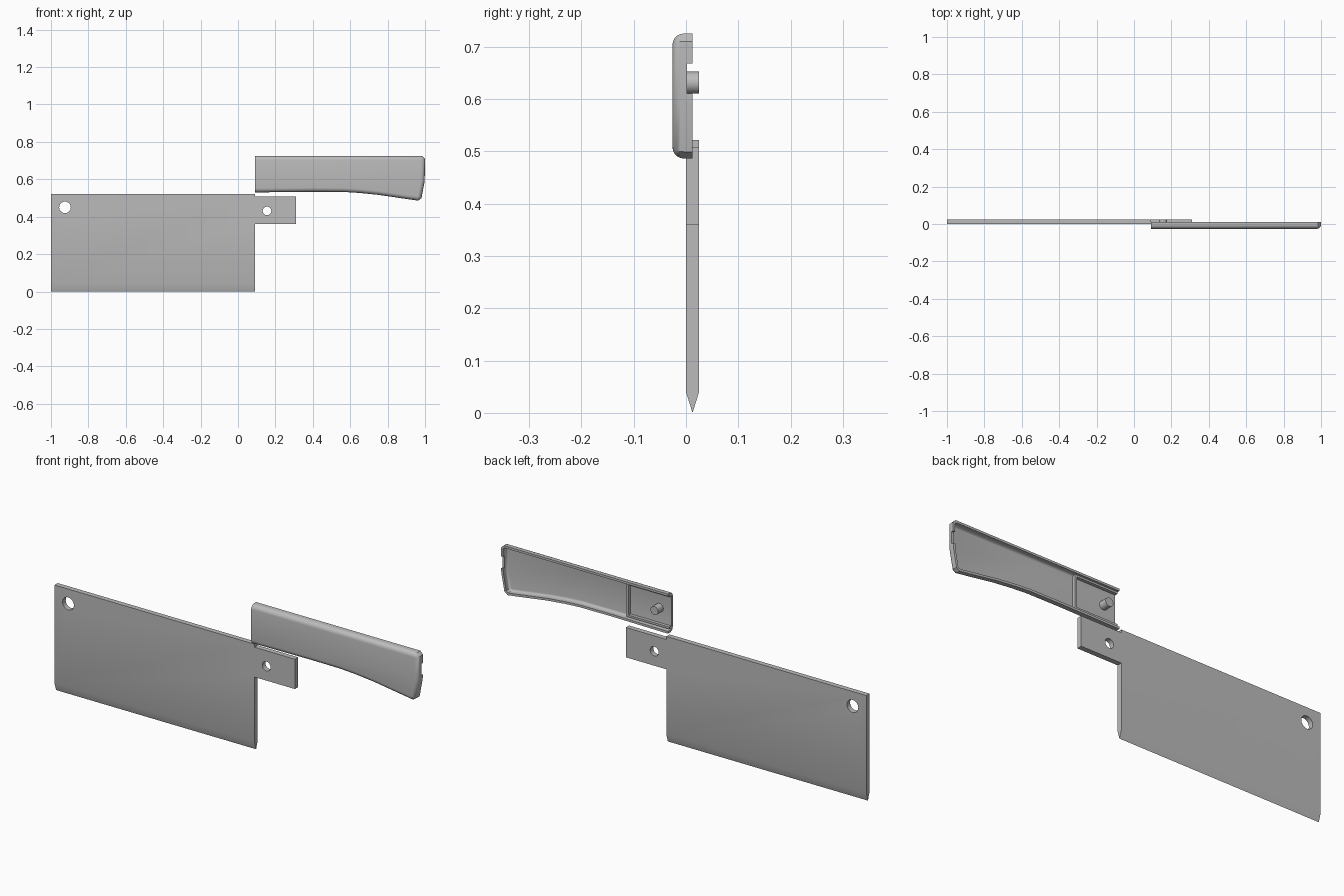
import bpy, bmesh, math
from mathutils import Vector, Matrix

if "Cube" in bpy.data.objects:
    bpy.data.objects.remove(bpy.data.objects["Cube"])

grey = bpy.data.materials.new("plain grey")
grey.diffuse_color = (0.5, 0.5, 0.5, 1)
grey.use_nodes = True
grey.node_tree.nodes["Principled BSDF"].inputs["Base Color"].default_value = grey.diffuse_color


def finish(name, bm):
    bmesh.ops.recalc_face_normals(bm, faces=bm.faces)
    me = bpy.data.meshes.new(name)
    bm.to_mesh(me)
    bm.free()
    ob = bpy.data.objects.new(name, me)
    bpy.context.collection.objects.link(ob)
    me.materials.append(grey)
    return ob


def box(name, x, y, z):
    bm = bmesh.new()
    bmesh.ops.create_cube(bm, size=1)
    for v in bm.verts:
        v.co = [r[0] if c < 0 else r[1] for c, r in zip(v.co, (x, y, z))]
    return finish(name, bm)


def rod(name, x, z, r, y0, y1):
    bm = bmesh.new()
    m = Matrix.Translation((x, (y0 + y1) / 2, z)) @ Matrix.Rotation(math.pi / 2, 4, 'X')
    bmesh.ops.create_cone(bm, cap_ends=True, segments=32, radius1=r, radius2=r,
                          depth=y1 - y0, matrix=m)
    return finish(name, bm)


def combine(ob, other, op):
    mod = ob.modifiers.new(op, 'BOOLEAN')
    mod.operation, mod.solver, mod.object = op, 'EXACT', other
    bpy.context.view_layer.objects.active = ob
    bpy.ops.object.modifier_apply(modifier=mod.name)
    bpy.data.objects.remove(other, do_unlink=True)


def smooth(ob, angle=35):
    bpy.ops.object.select_all(action='DESELECT')
    ob.select_set(True)
    bpy.context.view_layer.objects.active = ob
    bpy.ops.object.shade_smooth_by_angle(angle=math.radians(angle))


# Blade: pointed section drawn along x, with tang and two holes
section = [(0, 0.522), (0, 0.04), (0.0125, 0), (0.025, 0.04), (0.025, 0.522)]
bm = bmesh.new()
face = bm.faces.new([bm.verts.new((-1, y, z)) for y, z in section])
ext = bmesh.ops.extrude_face_region(bm, geom=[face])["geom"]
bmesh.ops.translate(bm, verts=[v for v in ext if isinstance(v, bmesh.types.BMVert)],
                    vec=(1.09, 0, 0))
blade = finish("blade", bm)
combine(blade, box("tang", (0.05, 0.31), (0, 0.025), (0.36, 0.507)), 'UNION')
combine(blade, rod("hanging_hole", -0.925, 0.45, 0.031, -0.1, 0.1), 'DIFFERENCE')
combine(blade, rod("rivet_hole", 0.155, 0.431, 0.023, -0.1, 0.1), 'DIFFERENCE')
smooth(blade, 20)

# Handle half: hollow shell, open at the back and at the blade end
path = [Vector(p) for p in (
    (0.09, 0.725), (0.5, 0.725), (0.985, 0.725), (1.0, 0.71), (0.998, 0.59),
    (0.981, 0.499), (0.963, 0.486), (0.9, 0.495), (0.75, 0.517), (0.65, 0.527),
    (0.57, 0.532), (0.4, 0.533), (0.09, 0.53))]
dirs = [(b - a).normalized() for a, b in zip(path, path[1:])]
norms = [Vector((d.y, -d.x)) for d in dirs]
miters = [Vector((0, -1))]
miters += [(a + b) / (1 + a.dot(b)) for a, b in zip(norms, norms[1:])]
miters += [Vector((0, 1))]

R, T, FRONT, RIM = 0.022, 0.011, -0.026, 0.012
arc = [math.radians(a) for a in (0, 18, 36, 54, 72, 90)]
outer = [(0, RIM)] + [(R - R * math.cos(a), FRONT + R - R * math.sin(a)) for a in arc]
inner = [(R - (R - T) * math.cos(a), FRONT + R - (R - T) * math.sin(a))
         for a in reversed(arc)] + [(T, RIM)]

bm = bmesh.new()
rings = []
for inset, y in outer + inner:
    pts = [p + m * inset for p, m in zip(path, miters)]
    rings.append([bm.verts.new((p.x, y, p.y)) for p in pts])
n = len(outer)
for i in range(len(rings)):
    if i == n - 1:
        continue
    a, b = rings[i], rings[(i + 1) % len(rings)]
    for k in range(len(path) - 1):
        bm.faces.new((a[k], a[k + 1], b[k + 1], b[k]))
bm.faces.new(rings[n - 1])
bm.faces.new(rings[n])
# C-shaped end face at the blade side
bm.faces.new([r[0] for r in rings[:n]] + [r[-1] for r in reversed(rings[:n])]
             + [r[-1] for r in reversed(rings[n:])] + [r[0] for r in rings[n:]])
handle = finish("handle_half", bm)
# Notch in the rim at the butt end
combine(handle, box("notch", (0.9, 1.1), (0.002, 0.1), (0.61, 0.668)), 'DIFFERENCE')
smooth(handle)

# Low frame that seats the tang, inside the shell
floor, top = FRONT + T - 0.002, 0.001
for name, x, z in (("tang_frame_top", (0.09, 0.323), (0.705, 0.7145)),
                   ("tang_frame_bottom", (0.09, 0.323), (0.548, 0.558)),
                   ("tang_frame_end", (0.313, 0.323), (0.558, 0.705))):
    box(name, x, (floor, top), z)

# Pin that fits the tang hole
smooth(rod("pin", 0.155, 0.631, 0.021, floor, 0.025))
